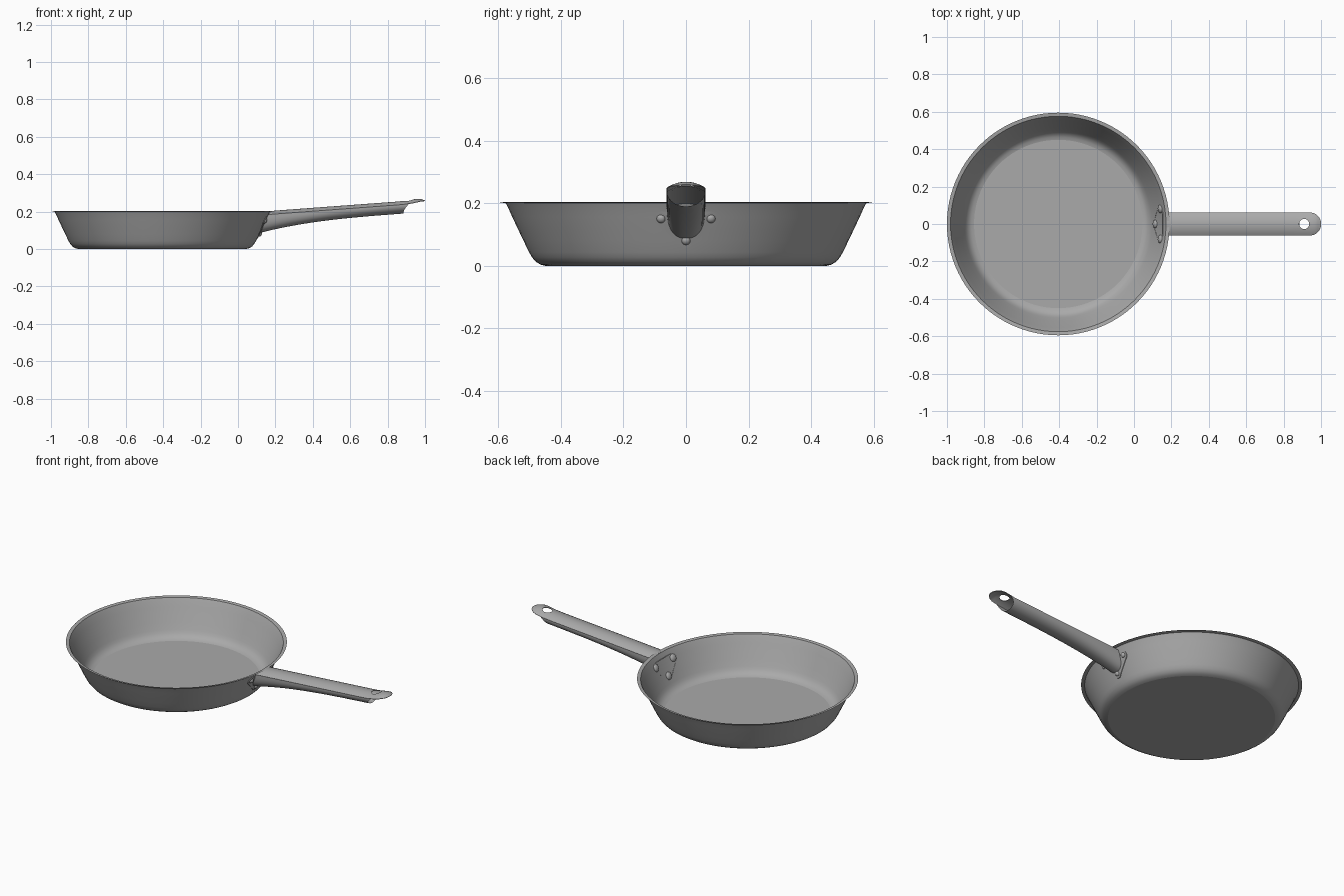
import bpy, bmesh, math
from mathutils import Vector

if "Cube" in bpy.data.objects:
    bpy.data.objects.remove(bpy.data.objects["Cube"])

CX = -0.405            # pan centre
HALF = 0.061           # handle half width
DOME = 0.018           # crown of the handle top

steel = bpy.data.materials.new("brushed_grey_metal")
steel.diffuse_color = (0.40, 0.40, 0.40, 1)
steel.use_nodes = True
steel.node_tree.nodes["Principled BSDF"].inputs["Base Color"].default_value = steel.diffuse_color


def finish(name, bm):
    me = bpy.data.meshes.new(name)
    bm.to_mesh(me)
    bm.free()
    ob = bpy.data.objects.new(name, me)
    bpy.context.collection.objects.link(ob)
    me.materials.append(steel)
    return ob


def smooth(ob, angle=35):
    bpy.ops.object.select_all(action='DESELECT')
    ob.select_set(True)
    bpy.context.view_layer.objects.active = ob
    bpy.ops.object.shade_smooth_by_angle(angle=math.radians(angle))


def interp(pts, v):
    for (a, fa), (b, fb) in zip(pts, pts[1:]):
        if v <= b:
            break
    return fa + (fb - fa) * (v - a) / (b - a)


def grid(name, rows, closed=False):
    bm = bmesh.new()
    vs = [[bm.verts.new(p) for p in r] for r in rows]
    n = len(rows[0])
    for a, b in zip(vs, vs[1:]):
        for j in range(n if closed else n - 1):
            k = (j + 1) % n
            bm.faces.new((a[j], a[k], b[k], b[j]))
    if closed:
        bm.faces.new(vs[0])
    return finish(name, bm)


# pan body: thin spun sheet with a flat rolled lip
profile = [(0.45, 0), (0.465, 0.004), (0.48, 0.013), (0.492, 0.027), (0.501, 0.043),
           (0.519, 0.08), (0.537, 0.118), (0.555, 0.156), (0.568, 0.185),
           (0.576, 0.200), (0.595, 0.203)]
SEG = 96
ring = [2 * math.pi * i / SEG for i in range(SEG)]
pan = grid("pan_body", [[(CX + r * math.cos(a), r * math.sin(a), z) for a in ring]
                        for r, z in profile], closed=True)
smooth(pan)

wall = [(z, r) for r, z in profile[:-1]]


def on_wall(y, z, off=0.0):
    r = interp(wall, z) + off
    return Vector((CX + math.sqrt(r * r - y * y), y, z))


# handle surfaces
crown = [(0.1, 0.196), (0.19, 0.203), (0.5, 0.226), (0.88, 0.254), (0.92, 0.260),
         (0.955, 0.267), (0.975, 0.266), (1.0, 0.258)]


def top_z(x, y):
    return interp(crown, x) - DOME * (y / HALF) ** 2


def half_width(x):
    return HALF if x < 0.94 else max(0.001, HALF * math.sqrt(max(0, 1 - ((x - 0.94) / 0.06) ** 2)))


# domed handle top with rounded tip
xs = [0.2 + 0.74 * i / 16 for i in range(17)]
xs += [0.94 + 0.06 * math.sin(math.pi / 2 * i / 10) for i in range(1, 11)]
rows = []
vals = [-1 + j / 6 for j in range(13)]
rows.append([on_wall(v * HALF, top_z(0.16, v * HALF), 0.003) for v in vals])
for x in xs:
    w = half_width(x)
    rows.append([(x, v * w, top_z(x, v * w)) for v in vals])
top = grid("handle_top", rows)
sol = top.modifiers.new("thickness", 'SOLIDIFY')
sol.thickness = 0.003
sol.offset = 0

# hanging hole
bpy.ops.mesh.primitive_cylinder_add(vertices=32, radius=0.027, depth=0.3, location=(0.91, 0, 0.26))
cutter = bpy.context.object
cutter.name = "hole_cutter"
cutter.hide_render = True
cut = top.modifiers.new("hole", 'BOOLEAN')
cut.operation = 'DIFFERENCE'
cut.solver = 'EXACT'
cut.object = cutter
bpy.ops.object.select_all(action='DESELECT')
top.select_set(True)
bpy.context.view_layer.objects.active = top
for m in ("thickness", "hole"):
    bpy.ops.object.modifier_apply(modifier=m)
bpy.data.objects.remove(cutter)
smooth(top)


# hollow U-shaped underside, open at the far end
def under(x, t, a):
    c = math.cos(t)
    depth = 0.047 + 0.043 * (max(0, 0.885 - x) / 0.75) ** 3
    return (math.copysign(abs(c) ** a * HALF, c),
            top_z(x, HALF) - depth * max(0, math.sin(t)) ** a)


rows = []
ts = [math.pi * j / 24 for j in range(25)]
for i in range(25):
    u = i / 24
    row = []
    for t in ts:
        a = 0.8 + 0.2 * u
        y, z = under(0.14, t, 0.8)
        x0 = on_wall(y, z, 0.003).x
        x1 = 0.885 + 0.03 * (1 - math.sin(t)) ** 2
        x = x0 + (x1 - x0) * u
        y, z = under(x, t, a)
        row.append((x, y, z))
    rows.append(row)
smooth(grid("handle_underside", rows))

# mounting plate: rounded triangle hugging the wall
spots = [(0.08, 0.150), (-0.08, 0.150), (0.0, 0.080)]
outline = []
for (y, z), start in zip(spots, (-60, 90, 210)):
    span = 150 if start == -60 else 120
    for k in range(9):
        a = math.radians(start + span * k / 8)
        outline.append((y + 0.023 * math.cos(a), z + 0.023 * math.sin(a)))
mid = (0.0, 0.128)
rows = [[on_wall(mid[0] + (y - mid[0]) * s, mid[1] + (z - mid[1]) * s, off)
         for y, z in outline]
        for s, off in ((0.1, 0.004), (0.4, 0.004), (0.7, 0.004), (1.0, 0.004), (1.0, 0.0))]
smooth(grid("mounting_plate", rows, closed=True))


# rivet heads, outside and inside the wall
def rivet(name, y, z, radius, height, side):
    bm = bmesh.new()
    bmesh.ops.create_uvsphere(bm, u_segments=20, v_segments=12, radius=1)
    p = on_wall(y, z, 0.003 if side > 0 else 0)
    d = Vector((p.x - CX, p.y, 0)).normalized()
    n = Vector((d.x, d.y, -0.47)).normalized()
    rot = n.to_track_quat('Z', 'Y')
    for v in bm.verts:
        v.co = rot @ Vector((v.co.x * radius, v.co.y * radius,
                             side * max(v.co.z, 0) * height)) + p
    bmesh.ops.remove_doubles(bm, verts=bm.verts, dist=1e-5)
    bmesh.ops.recalc_face_normals(bm, faces=bm.faces)
    smooth(finish(name, bm), 50)


for i, (y, z) in enumerate(spots, 1):
    rivet(f"outer_rivet_{i}", y, z, 0.014, 0.010, 1)
    rivet(f"inner_rivet_{i}", y, z, 0.022, 0.012, -1)
